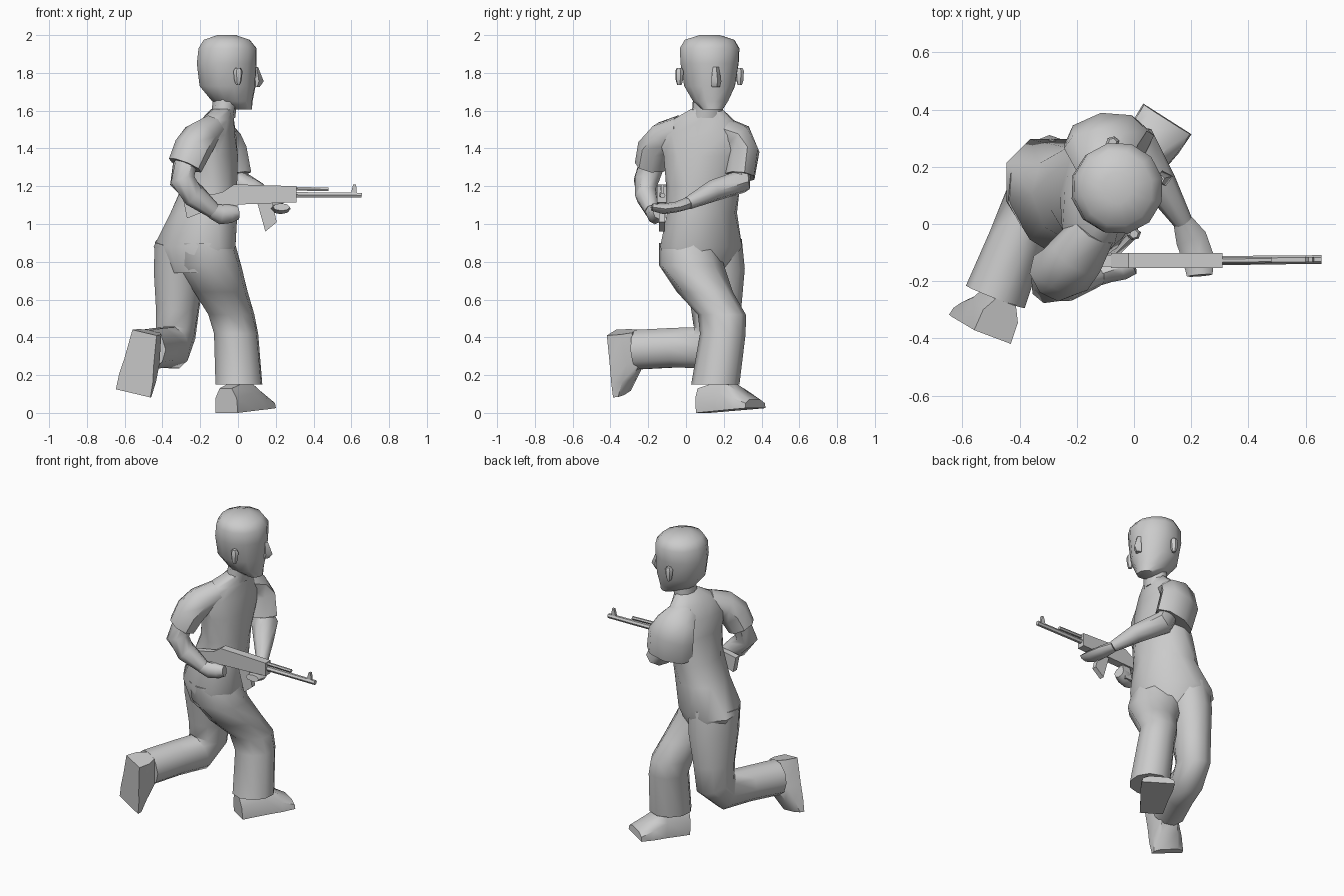
import bpy, bmesh
from math import sin, cos, pi, radians
from mathutils import Vector, Matrix


def finish(name, bm, smooth=50):
    bmesh.ops.recalc_face_normals(bm, faces=bm.faces)
    me = bpy.data.meshes.new(name)
    bm.to_mesh(me)
    bm.free()
    ob = bpy.data.objects.new(name, me)
    bpy.context.collection.objects.link(ob)
    if smooth:
        bpy.ops.object.select_all(action='DESELECT')
        ob.select_set(True)
        bpy.context.view_layer.objects.active = ob
        bpy.ops.object.shade_smooth_by_angle(angle=radians(smooth))
    return ob


def skin(name, rings, smooth=50):
    # joins a list of equal point loops and caps both ends
    bm = bmesh.new()
    loops = [[bm.verts.new(p) for p in r] for r in rings]
    n = len(loops[0])
    for a, b in zip(loops, loops[1:]):
        for i in range(n):
            j = (i + 1) % n
            bm.faces.new((a[i], a[j], b[j], b[i]))
    bm.faces.new(loops[0])
    bm.faces.new(loops[-1])
    return finish(name, bm, smooth)


def tube(name, pts, n=10, flat=False):
    # each point: x, y, z, radius along yaw, radius across yaw, yaw in degrees
    rings = []
    for i, (x, y, z, ra, rb, yaw) in enumerate(pts):
        lo, hi = pts[max(i - 1, 0)], pts[min(i + 1, len(pts) - 1)]
        t = Vector((0, 0, 1)) if flat else (Vector(hi[:3]) - Vector(lo[:3])).normalized()
        ref = Vector((cos(radians(yaw)), sin(radians(yaw)), 0))
        a = (ref - t * ref.dot(t)).normalized()
        b = t.cross(a)
        rings.append([Vector((x, y, z)) + a * ra * cos(2 * pi * k / n) + b * rb * sin(2 * pi * k / n)
                      for k in range(n)])
    return skin(name, rings)


def plate(name, outline, y, half):
    # side outline in x and z, given thickness along y
    return skin(name, [[(x, y - half, z) for x, z in outline],
                       [(x, y + half, z) for x, z in outline]], 0)


def shoe(name, heel, toe, up):
    heel, toe, up = Vector(heel), Vector(toe), Vector(up)
    f = (toe - heel).normalized()
    up = (up - f * up.dot(f)).normalized()
    s = up.cross(f)
    rings = []
    for d, w, h in ((0, .07, .13), (.16, .085, .16), (.25, .098, .1), (.33, .1, .045)):
        rings.append([heel + f * d + s * w * a + up * h * b for a, b in
                      ((-1, 0), (1, 0), (.95, .6), (.55, 1), (-.55, 1), (-.95, .6))])
    return skin(name, rings, 40)


# Torso, twisted from the hips to the shoulders
tube("torso", [(-.22, .06, .74, .14, .17, 45), (-.23, .08, .88, .19, .26, 45),
               (-.18, .085, 1.06, .165, .2, 35), (-.15, .09, 1.2, .147, .2, 15),
               (-.13, .09, 1.36, .13, .215, -5), (-.13, .085, 1.47, .115, .24, -12),
               (-.11, .09, 1.55, .09, .17, -10), (-.08, .11, 1.61, .06, .085, 0)], flat=True)
tube("neck", [(-.08, .11, 1.56, .065, .085, 0), (-.06, .12, 1.72, .065, .08, 10)], flat=True)

# Head
tube("head", [(.025, .14, 1.605, .05, .055, 13), (-.03, .13, 1.65, .11, .095, 13),
              (-.055, .125, 1.73, .152, .138, 13), (-.06, .125, 1.85, .162, .158, 13),
              (-.055, .125, 1.93, .158, .162, 13), (-.06, .125, 1.975, .125, .135, 13),
              (-.06, .125, 2.0, .05, .055, 13)], n=12, flat=True)
tube("nose", [(.095, .158, 1.83, .012, .016, 13), (.105, .16, 1.755, .032, .028, 13),
              (.095, .158, 1.725, .02, .022, 13)], n=4, flat=True)
for name, x, y in (("right_ear", 0, -.035), ("left_ear", -.075, .285)):
    tube(name, [(x, y, 1.735, .01, .012, 13), (x, y, 1.76, .02, .02, 13),
                (x, y, 1.81, .025, .022, 13), (x, y, 1.825, .015, .015, 13)], n=6, flat=True)

# Sleeves
tube("left_sleeve", [(-.11, .19, 1.5, .09, .07, 10), (-.115, .27, 1.46, .13, .085, 10),
                     (-.1, .3, 1.38, .15, .09, 10), (-.075, .28, 1.25, .15, .085, 10)], n=8)
tube("right_sleeve", [(-.14, -.02, 1.5, .08, .08, -40), (-.2, -.11, 1.46, .1, .09, -40),
                      (-.24, -.16, 1.4, .105, .095, -40), (-.28, -.18, 1.31, .1, .085, -40)], n=8)

# Forearms and hands
tube("left_forearm", [(-.04, .28, 1.3, .07, .06, 35), (0, .28, 1.22, .08, .065, 35),
                      (.09, .14, 1.175, .06, .058, 35), (.17, .01, 1.11, .035, .035, 35)], n=8)
tube("left_hand", [(.17, .01, 1.11, .035, .032, 30), (.2, -.05, 1.09, .055, .028, 20),
                   (.225, -.12, 1.08, .055, .028, 10), (.23, -.18, 1.09, .045, .02, 0)], n=8)
tube("right_forearm", [(-.28, -.18, 1.32, .075, .06, -60), (-.295, -.21, 1.23, .07, .07, -60),
                       (-.23, -.21, 1.15, .06, .065, -80), (-.13, -.18, 1.07, .04, .042, -80)], n=8)
tube("right_hand", [(-.14, -.18, 1.07, .04, .04, -85), (-.09, -.165, 1.05, .04, .052, -85),
                    (-.04, -.15, 1.055, .045, .05, -85), (0, -.14, 1.06, .035, .035, -85)], n=8)

# Right leg steps forward, left leg trails with the knee bent
tube("right_leg", [(-.17, .01, .9, .16, .15, 45), (-.155, .03, .78, .17, .18, 45),
                   (-.09, .1, .64, .16, .13, 50), (-.035, .19, .52, .135, .115, 50),
                   (-.01, .195, .42, .125, .115, 50), (.005, .155, .15, .13, .125, 50)], flat=True)
tube("left_leg", [(-.3, .13, .9, .14, .17, -20), (-.31, .15, .75, .135, .165, -20),
                  (-.32, .16, .55, .115, .135, -20), (-.33, .16, .42, .105, .13, -20),
                  (-.35, .09, .345, .1, .12, -20), (-.41, -.06, .345, .1, .11, -20),
                  (-.485, -.255, .335, .11, .11, -20)])

# Shoes
shoe("right_shoe", (-.06, .09, .0), (.115, .365, .025), (0, 0, 1))
shoe("left_shoe", (-.495, -.395, .425), (-.555, -.352, .105), (.35, .93, 0))

# Rifle
gy = -.128
plate("rifle_stock", [(-.29, 1.13), (-.27, 1.03), (-.09, 1.1), (0, 1.1), (0, 1.19), (-.12, 1.16)], gy, .02)
plate("rifle_body", [(-.08, 1.1), (.31, 1.115), (.31, 1.2), (-.02, 1.21), (-.08, 1.17)], gy, .026)
plate("rifle_magazine", [(.1, 1.12), (.18, 1.12), (.205, 1.01), (.145, .96)], gy, .016)
plate("rifle_grip", [(-.06, 1.11), (0, 1.11), (-.03, 1.02), (-.08, 1.02)], gy, .016)
plate("rifle_sight", [(.595, 1.15), (.63, 1.15), (.625, 1.21), (.61, 1.21)], gy + .004, .008)
tube("rifle_barrel", [(.3, gy, 1.155, .016, .016, 90), (.655, gy + .004, 1.152, .015, .015, 90)], n=6)
tube("rifle_gas_tube", [(.3, gy, 1.187, .011, .011, 90), (.48, gy + .002, 1.183, .011, .011, 90)], n=6)
